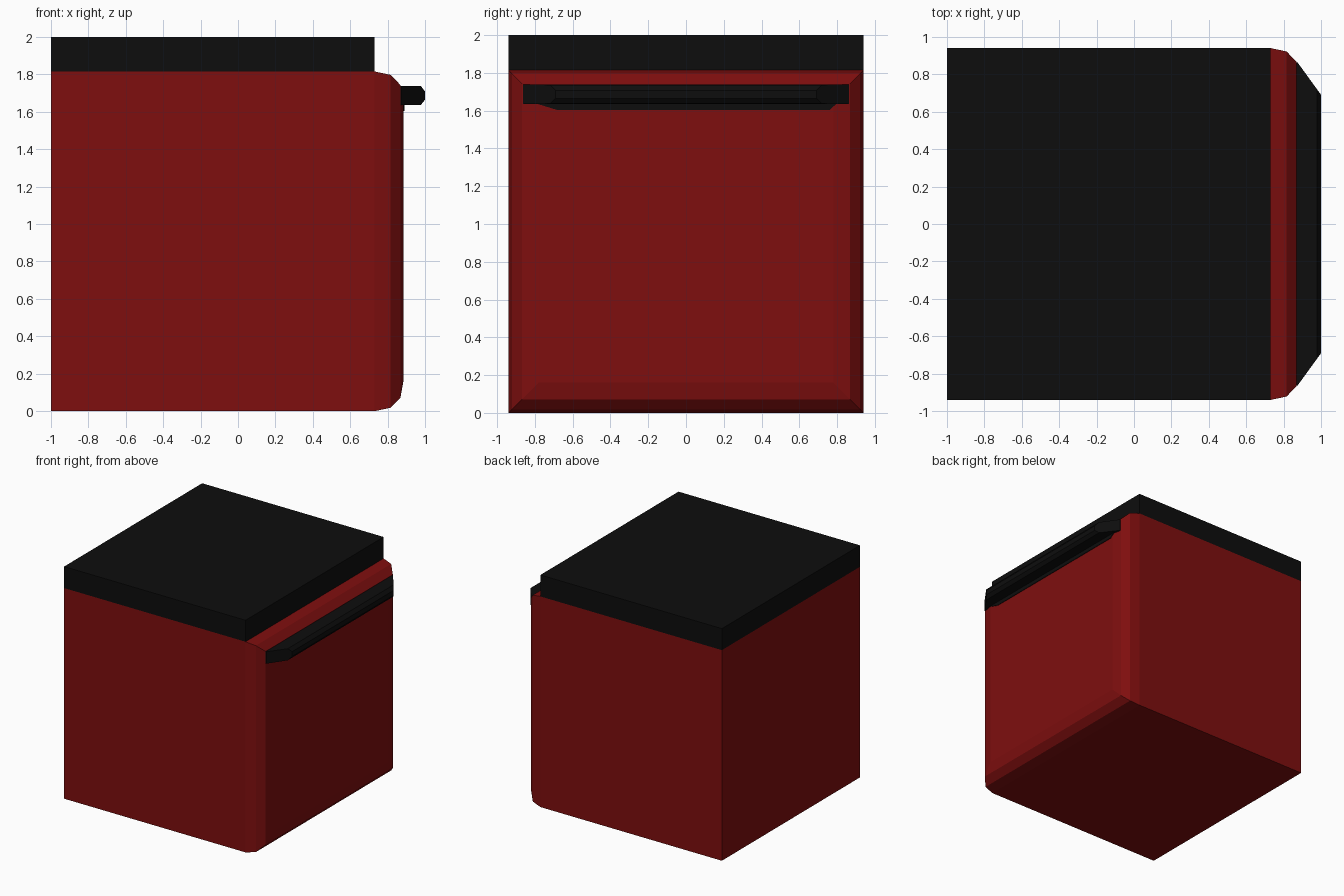
import bpy, bmesh

if "Cube" in bpy.data.objects:
    bpy.data.objects.remove(bpy.data.objects["Cube"])

def material(name, rgb):
    m = bpy.data.materials.new(name)
    m.diffuse_color = (*rgb, 1)
    m.use_nodes = True
    m.node_tree.nodes["Principled BSDF"].inputs["Base Color"].default_value = m.diffuse_color
    return m

RED = material("deep red", (0.21, 0.0045, 0.0045))
BLACK = material("black", (0.004, 0.004, 0.004))

def loft(name, rings, mat):
    """Skin a list of equal-length closed rings and cap both ends."""
    bm = bmesh.new()
    loops = [[bm.verts.new(p) for p in ring] for ring in rings]
    n = len(loops[0])
    for a, b in zip(loops, loops[1:]):
        for i in range(n):
            j = (i + 1) % n
            bm.faces.new((a[i], a[j], b[j], b[i]))
    bm.faces.new(loops[0][::-1])
    bm.faces.new(loops[-1])
    bmesh.ops.recalc_face_normals(bm, faces=bm.faces)
    me = bpy.data.meshes.new(name)
    bm.to_mesh(me)
    bm.free()
    me.materials.append(mat)
    ob = bpy.data.objects.new(name, me)
    bpy.context.collection.objects.link(ob)
    return ob

def rect(x, y, z0, z1):
    return [(x, -y, z0), (x, y, z0), (x, y, z1), (x, -y, z1)]

# Body: box whose door side is rounded off in steps (x, inset)
W, H = 0.94, 1.815
steps = [(-1, 0), (0.73, 0), (0.815, 0.018), (0.868, 0.072), (0.884, 0.16)]
loft("cabinet_body", [rect(x, W - i, i, H - i) for x, i in steps], RED)

# Top slab, stopping short of the door
loft("top_slab", [rect(x, W, 1.815, 2.0) for x in (-1, 0.73)], BLACK)

# Handle: chamfered bar tapering towards its outer edge (x, half length, z0, z1)
bar = [(0.85, 0.867, 1.635, 1.74), (0.875, 0.862, 1.635, 1.738),
       (0.978, 0.72, 1.637, 1.737), (1.0, 0.69, 1.665, 1.707)]
loft("door_handle", [rect(*s) for s in bar], BLACK)

# Thin grip strip on the door just under the handle
strip = [(-0.80, 1.64), (-0.68, 1.603), (0.76, 1.603), (0.80, 1.64)]
loft("grip_strip", [[(x, y, z) for y, z in strip] for x in (0.88, 0.889)], BLACK)
